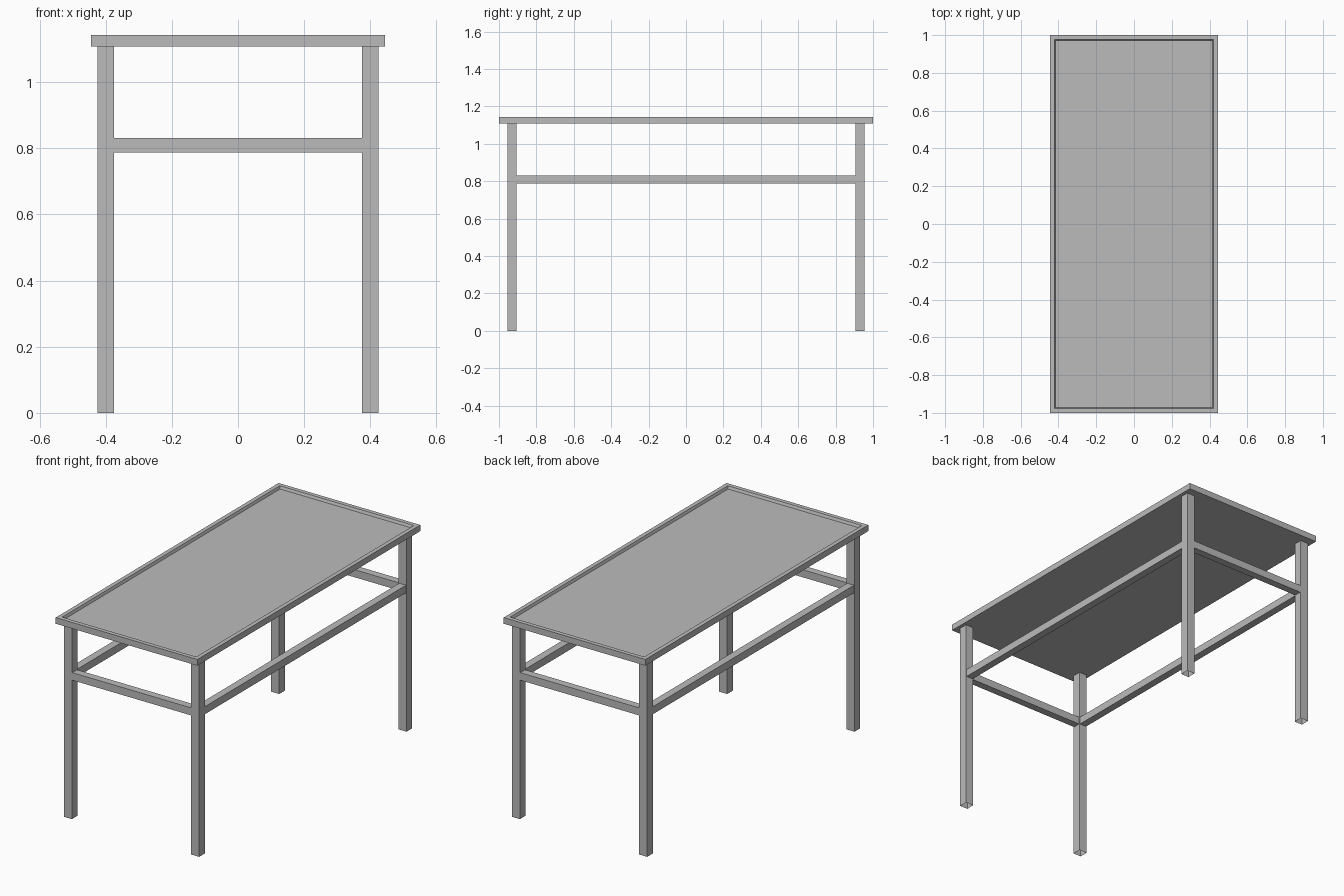
import bpy, bmesh
from mathutils import Matrix, Vector

cube = bpy.data.objects.get("Cube")
if cube:
    bpy.data.objects.remove(cube, do_unlink=True)

grey = bpy.data.materials.new("plain grey")
grey.use_nodes = True
colour = (0.5, 0.5, 0.5, 1)
grey.diffuse_color = colour
grey.node_tree.nodes["Principled BSDF"].inputs["Base Color"].default_value = colour


def box_mesh(size, centre):
    bm = bmesh.new()
    bmesh.ops.create_cube(bm, size=1, matrix=Matrix.Translation(centre) @ Matrix.Diagonal((*size, 1)))
    bm.normal_update()
    return bm


def finish(name, bm):
    mesh = bpy.data.meshes.new(name)
    bm.to_mesh(mesh)
    bm.free()
    mesh.materials.append(grey)
    obj = bpy.data.objects.new(name, mesh)
    bpy.context.collection.objects.link(obj)
    return obj


WIDTH, LENGTH, HEIGHT = 0.89, 2.0, 1.143
TOP_THICK = 0.035
LEG, LEG_X, LEG_Y = 0.05, 0.40, 0.93
RAIL, RAIL_Z = 0.043, 0.809
leg_height = HEIGHT - TOP_THICK

# Table top: raised rim around a sunken panel with sloping edges
bm = box_mesh((WIDTH, LENGTH, TOP_THICK), Vector((0, 0, HEIGHT - TOP_THICK / 2)))
panel = max(bm.faces, key=lambda f: f.normal.z)
bmesh.ops.inset_region(bm, faces=[panel], thickness=0.034)
bmesh.ops.inset_region(bm, faces=[panel], thickness=0.008, depth=-0.015)
finish("table_top", bm)

# Four square legs, open at the foot
for x, side in ((-LEG_X, "right"), (LEG_X, "left")):
    for y, end in ((-LEG_Y, "front"), (LEG_Y, "back")):
        bm = box_mesh((LEG, LEG, leg_height), Vector((x, y, leg_height / 2)))
        foot = min(bm.faces, key=lambda f: f.normal.z)
        bmesh.ops.delete(bm, geom=[foot], context='FACES_ONLY')
        finish(f"{end}_{side}_leg", bm)

# Rails between the legs
for x, side in ((-LEG_X, "right"), (LEG_X, "left")):
    finish(f"{side}_rail", box_mesh((RAIL, 2 * LEG_Y - LEG, RAIL), Vector((x, 0, RAIL_Z))))
for y, end in ((-LEG_Y, "front"), (LEG_Y, "back")):
    finish(f"{end}_rail", box_mesh((2 * LEG_X - LEG, RAIL, RAIL), Vector((0, y, RAIL_Z))))
